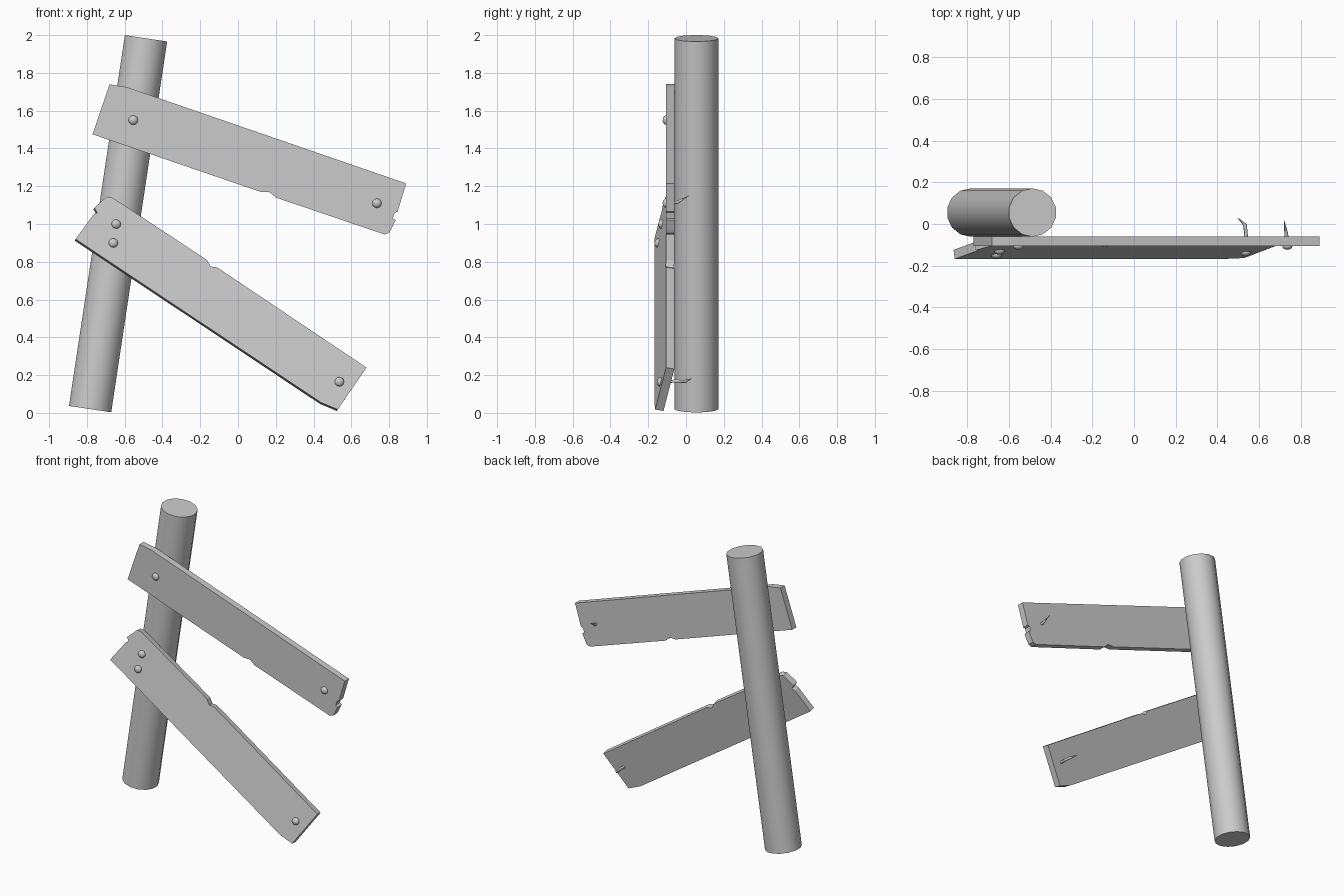
import bpy
import bmesh
import math
from mathutils import Vector

if "Cube" in bpy.data.objects:
    bpy.data.objects.remove(bpy.data.objects["Cube"], do_unlink=True)

grey = bpy.data.materials.new("plain grey")
grey.use_nodes = True
grey.diffuse_color = (0.6, 0.6, 0.6, 1)
grey.node_tree.nodes["Principled BSDF"].inputs["Base Color"].default_value = (0.6, 0.6, 0.6, 1)


def add_object(name, bm):
    bmesh.ops.recalc_face_normals(bm, faces=bm.faces)
    mesh = bpy.data.meshes.new(name)
    bm.to_mesh(mesh)
    bm.free()
    mesh.materials.append(grey)
    obj = bpy.data.objects.new(name, mesh)
    bpy.context.collection.objects.link(obj)
    return obj


def smooth(obj, degrees):
    bpy.ops.object.select_all(action='DESELECT')
    obj.select_set(True)
    bpy.context.view_layer.objects.active = obj
    bpy.ops.object.shade_smooth_by_angle(angle=math.radians(degrees))


class Plank:
    """A board cut from an x-z outline, leaning back by slope along its width."""

    def __init__(self, name, outline, along, front, lean, thickness=0.045):
        across = Vector((-along[1], 0, along[0])).normalized()
        self.across, self.front, self.lean = across, front, lean
        self.origin = min(across.dot(Vector((x, 0, z))) for x, z in outline)
        self.normal = (Vector((0, 1, 0)) - across * lean).normalized()
        bm = bmesh.new()
        face = bm.faces.new([bm.verts.new(self.surface(x, z)) for x, z in outline])
        solid = bmesh.ops.extrude_face_region(bm, geom=[face])
        back = [g for g in solid["geom"] if isinstance(g, bmesh.types.BMVert)]
        bmesh.ops.translate(bm, verts=back, vec=self.normal * thickness)
        add_object(name, bm)

    def surface(self, x, z):
        v = self.across.dot(Vector((x, 0, z))) - self.origin
        return Vector((x, self.front + self.lean * v, z))

    def nail(self, name, x, z, bends):
        # Domed head on the front face
        p = self.surface(x, z)
        bm = bmesh.new()
        bmesh.ops.create_uvsphere(bm, u_segments=12, v_segments=8, radius=0.025)
        bmesh.ops.scale(bm, verts=bm.verts, vec=(1, 1, 0.75))
        turn = self.normal.to_track_quat('Z', 'Y').to_matrix()
        bmesh.ops.rotate(bm, verts=bm.verts, matrix=turn, cent=(0, 0, 0))
        bmesh.ops.translate(bm, verts=bm.verts, vec=p)
        smooth(add_object(name + "_head", bm), 60)
        # Shaft that tapers to a point
        points = [p] + [p + Vector(b) for b in bends]
        curve = bpy.data.curves.new(name + "_shaft", 'CURVE')
        curve.dimensions = '3D'
        curve.bevel_depth = 0.009
        curve.bevel_resolution = 1
        curve.use_fill_caps = True
        spline = curve.splines.new('POLY')
        spline.points.add(len(points) - 1)
        for sp, co in zip(spline.points, points):
            sp.co = (*co, 1)
        spline.points[-1].radius = 0.15
        curve.materials.append(grey)
        obj = bpy.data.objects.new(name + "_shaft", curve)
        bpy.context.collection.objects.link(obj)
        bpy.ops.object.select_all(action='DESELECT')
        obj.select_set(True)
        bpy.context.view_layer.objects.active = obj
        bpy.ops.object.convert(target='MESH')


# Leaning round post
foot, top = Vector((-0.783, 0.055, 0.02)), Vector((-0.487, 0.055, 1.983))
bm = bmesh.new()
bmesh.ops.create_cone(bm, cap_ends=True, segments=14, radius1=0.116, radius2=0.116,
                      depth=(top - foot).length)
lean = math.atan2(top.x - foot.x, top.z - foot.z)
post = add_object("post", bm)
post.location = (foot + top) / 2
post.rotation_euler = (0, lean, 0)
smooth(post, 40)

# Upper board with a chipped lower edge and a split end
upper = Plank("upper_plank", [
    (-0.77, 1.475), (-0.68, 1.74), (-0.59, 1.725), (0.89, 1.215), (0.845, 1.065),
    (0.83, 1.06), (0.82, 1.03), (0.835, 1.02), (0.81, 0.97), (0.8, 0.953),
    (0.775, 0.945), (0.2, 1.14), (0.165, 1.17), (0.12, 1.17)],
    along=(0.945, -0.327), front=-0.105, lean=0)

# Lower board, tipped back towards its upper edge
lower = Plank("lower_plank", [
    (-0.86, 0.92), (-0.765, 1.05), (-0.745, 1.06), (-0.76, 1.085), (-0.745, 1.1),
    (-0.695, 1.145), (-0.665, 1.14), (-0.165, 0.81), (-0.145, 0.775), (-0.11, 0.77),
    (0.68, 0.24), (0.528, 0.018), (0.44, 0.055)],
    along=(0.83, -0.555), front=-0.168, lean=0.215)

# Nails: straight into the post, bent where they stick out at the free ends
straight = [(0, 0.15, 0)]
upper.nail("upper_post_nail", -0.555, 1.55, straight)
upper.nail("upper_end_nail", 0.735, 1.11, [(-0.005, 0.06, 0.005), (-0.015, 0.12, 0.04)])
lower.nail("lower_post_nail_a", -0.645, 1.0, straight)
lower.nail("lower_post_nail_b", -0.66, 0.9, straight)
lower.nail("lower_end_nail", 0.537, 0.165,
           [(0, 0.08, 0.003), (-0.004, 0.13, 0.002), (-0.038, 0.165, 0.016)])
